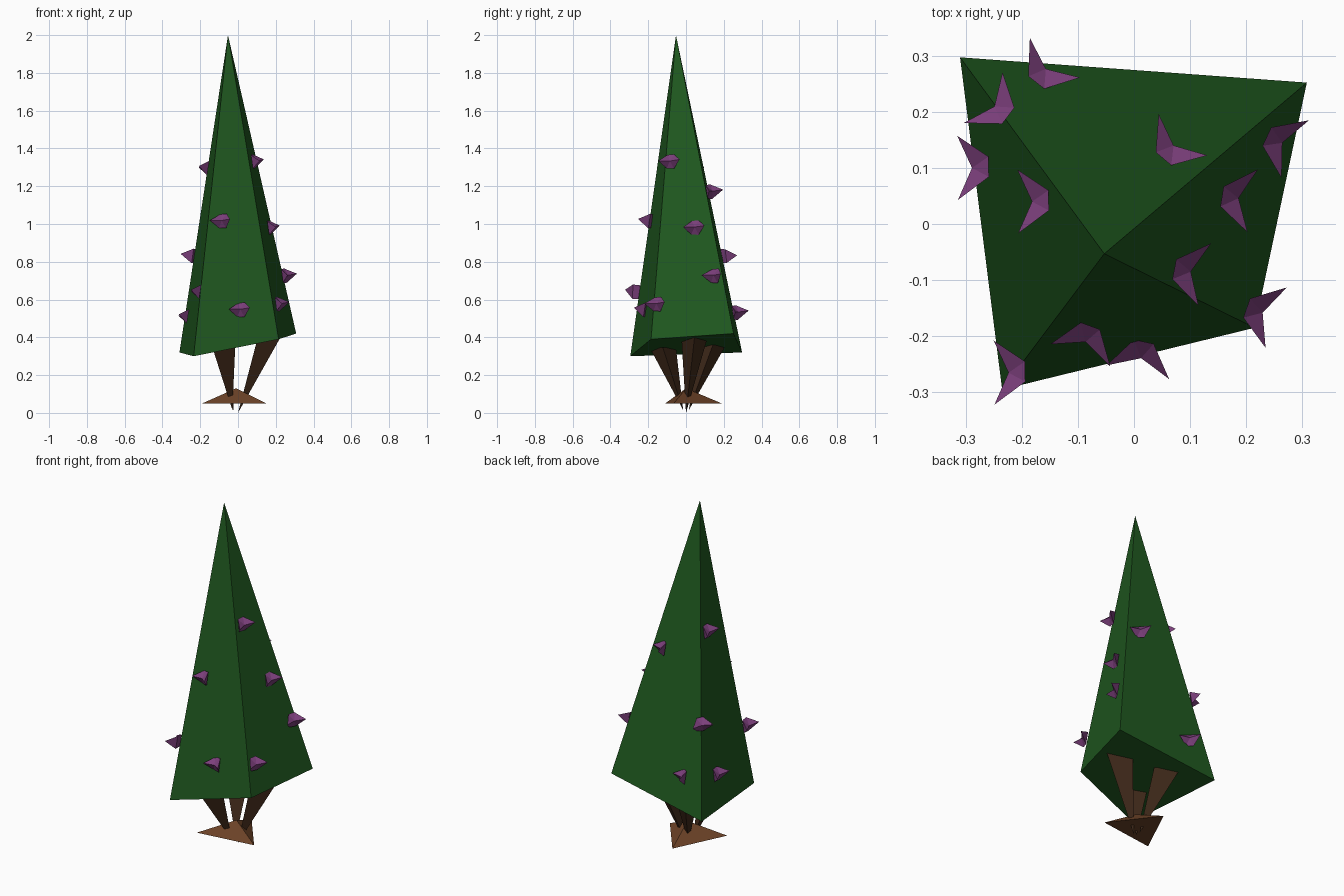
import bpy, math
from mathutils import Vector, Matrix

if "Cube" in bpy.data.objects:
    bpy.data.objects.remove(bpy.data.objects["Cube"])


def material(name, rgb):
    m = bpy.data.materials.new(name)
    m.diffuse_color = (*rgb, 1)
    m.use_nodes = True
    m.node_tree.nodes["Principled BSDF"].inputs["Base Color"].default_value = m.diffuse_color
    return m


def mesh_object(name, verts, faces, mat):
    me = bpy.data.meshes.new(name)
    me.from_pydata(verts, [], faces)
    me.materials.append(mat)
    me.update()
    ob = bpy.data.objects.new(name, me)
    bpy.context.collection.objects.link(ob)
    return ob


def pyramid(name, base, apex, mat):
    """Closed pyramid; base runs counter-clockwise seen from the apex."""
    n = len(base)
    faces = [(i, (i + 1) % n, n) for i in range(n)] + [tuple(reversed(range(n)))]
    return mesh_object(name, list(base) + [apex], faces, mat)


green = material("leaf_green", (0.014, 0.10, 0.014))
bark = material("bark", (0.05, 0.022, 0.01))
soil = material("root_brown", (0.15, 0.055, 0.02))
purple = material("flower_purple", (0.2, 0.05, 0.2))

# Foliage: lopsided four-sided pyramid
pyramid("foliage", [(-0.235, -0.295, 0.30), (0.215, -0.185, 0.39),
                    (0.308, 0.252, 0.42), (-0.31, 0.297, 0.32)],
        (-0.053, -0.053, 2.0), green)

# Root mound: three-sided low pyramid
pyramid("root_mound", [(-0.19, -0.11, 0.05), (0.15, -0.065, 0.05), (-0.045, 0.19, 0.05)],
        (-0.01, 0.0, 0.13), soil)

# Three stems: thin spikes widening upwards into the foliage
stems = [((0.165, 0.045, 0.40), (0.0, 0.0, 0.0), 0),
         ((-0.11, 0.16, 0.36), (-0.025, 0.015, 0.015), 120),
         ((-0.105, -0.14, 0.345), (-0.03, -0.015, 0.015), 240)]
for k, (top, tip, turn) in enumerate(stems):
    ring = []
    for j in range(3):
        a = math.radians(turn - 120 * j)
        ring.append(Vector(top) + Vector((math.cos(a), math.sin(a), 0)) * 0.08
                    - Vector((math.cos(math.radians(turn)), math.sin(math.radians(turn)), 0)) * 0.02)
    pyramid(f"stem_{k + 1}", ring, tip, bark)

# Flowers: folded six-sided cups (local x points outward), wings bent out
cup = [(0.05, -0.057, -0.004), (0.0, -0.022, -0.036), (0.0, 0.018, -0.038),
       (0.05, 0.057, 0.004), (0.0, 0.016, 0.04), (0.0, -0.02, 0.036), (0.024, 0.0, 0.0)]
cup_faces = [(i, (i + 1) % 6, 6) for i in range(6)] + [(0, 5, 1), (1, 5, 4, 2), (2, 4, 3)]
# x, y, z of the attachment point and the outward direction in degrees
flowers = [(0.055, 0.122, 1.17, 49), (-0.172, 0.258, 0.53, 51), (-0.230, 0.195, 0.83, 142),
           (-0.265, 0.10, 0.51, 180), (-0.158, 0.04, 1.295, 180), (-0.20, -0.265, 0.64, 180),
           (-0.078, -0.188, 1.015, 249), (0.018, -0.216, 0.545, 257), (0.078, -0.08, 1.33, -12),
           (0.207, -0.150, 0.575, -20), (0.163, 0.05, 0.98, -10), (0.243, 0.155, 0.725, -26)]
for k, (x, y, z, deg) in enumerate(flowers):
    # lean back with the foliage slope
    mat = (Matrix.Translation((x, y, z)) @ Matrix.Rotation(math.radians(deg), 4, 'Z')
           @ Matrix.Rotation(math.radians(-9), 4, 'Y'))
    mesh_object(f"flower_{k + 1}", [mat @ Vector(v) for v in cup], cup_faces, purple)
